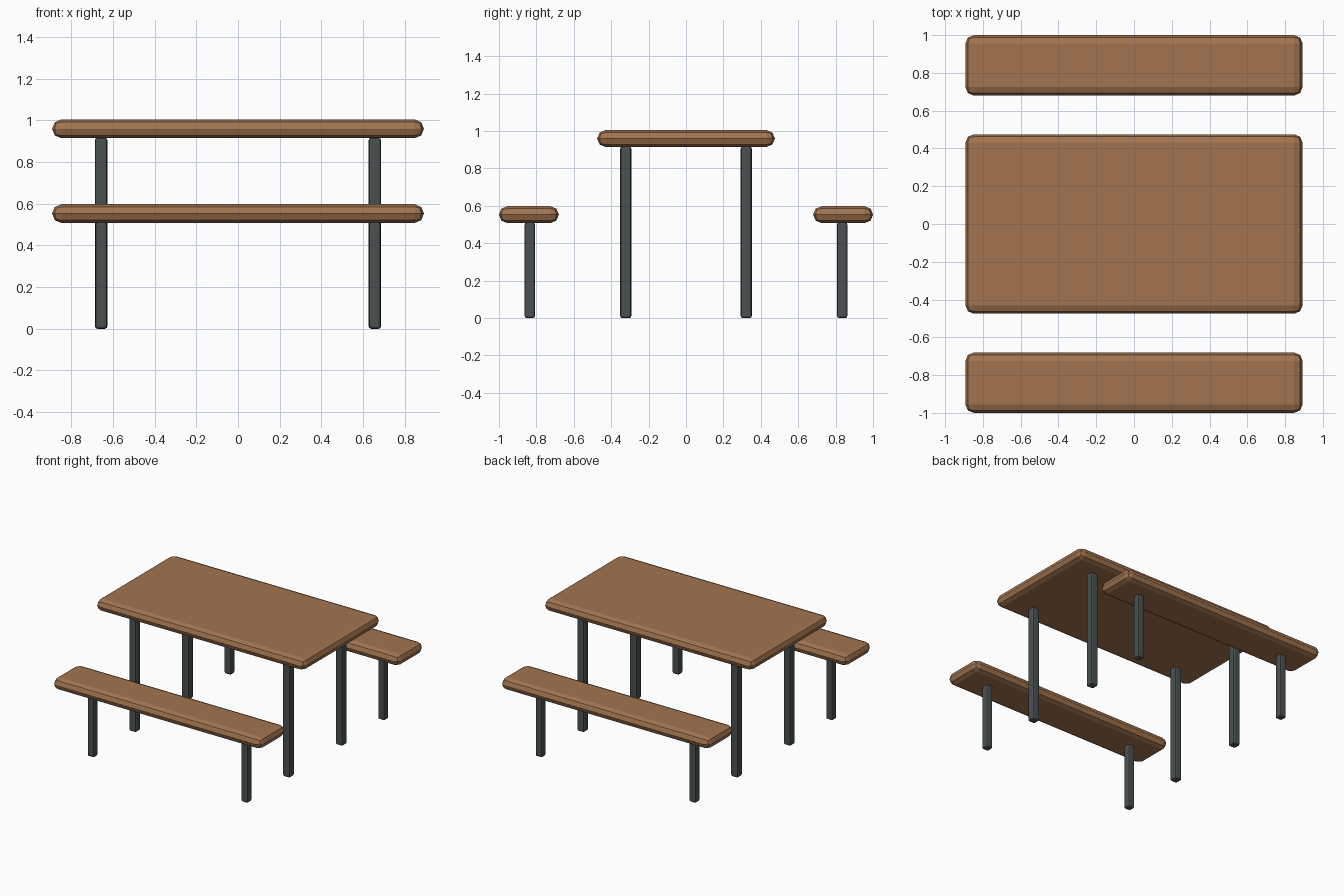
import bpy, bmesh

if "Cube" in bpy.data.objects:
    bpy.data.objects.remove(bpy.data.objects["Cube"])


def material(name, color):
    mat = bpy.data.materials.new(name)
    mat.diffuse_color = (*color, 1)
    mat.use_nodes = True
    mat.node_tree.nodes["Principled BSDF"].inputs["Base Color"].default_value = mat.diffuse_color
    return mat


wood = material("warm brown wood", (0.36, 0.175, 0.08))
metal = material("dark grey metal", (0.068, 0.08, 0.08))


def rounded_box(name, center, size, bevel, segments, mat):
    """Flat-shaded box with bevelled edges."""
    bm = bmesh.new()
    bmesh.ops.create_cube(bm, size=1)
    bmesh.ops.scale(bm, vec=size, verts=bm.verts)
    bmesh.ops.bevel(bm, geom=bm.edges[:], offset=bevel, segments=segments,
                    profile=0.5, affect='EDGES', clamp_overlap=True)
    mesh = bpy.data.meshes.new(name)
    bm.to_mesh(mesh)
    bm.free()
    mesh.materials.append(mat)
    obj = bpy.data.objects.new(name, mesh)
    obj.location = center
    bpy.context.collection.objects.link(obj)
    return obj


def leg(name, x, y, height, width):
    rounded_box(name, (x, y, height / 2), (width, width, height), 0.012, 2, metal)


# Table top
rounded_box("table_top", (0, 0, 0.96), (1.785, 0.95, 0.09), 0.0445, 2, wood)

for sy, side in ((-1, "front"), (1, "back")):
    # Bench seat
    rounded_box(side + "_bench_seat", (0, sy * 0.84, 0.553),
                (1.785, 0.32, 0.09), 0.0445, 2, wood)
    # Table and bench legs
    for sx, end in ((-1, "left"), (1, "right")):
        leg(f"table_leg_{side}_{end}", sx * 0.657, sy * 0.322, 0.917, 0.06)
        leg(f"bench_leg_{side}_{end}", sx * 0.657, sy * 0.835, 0.511, 0.056)
